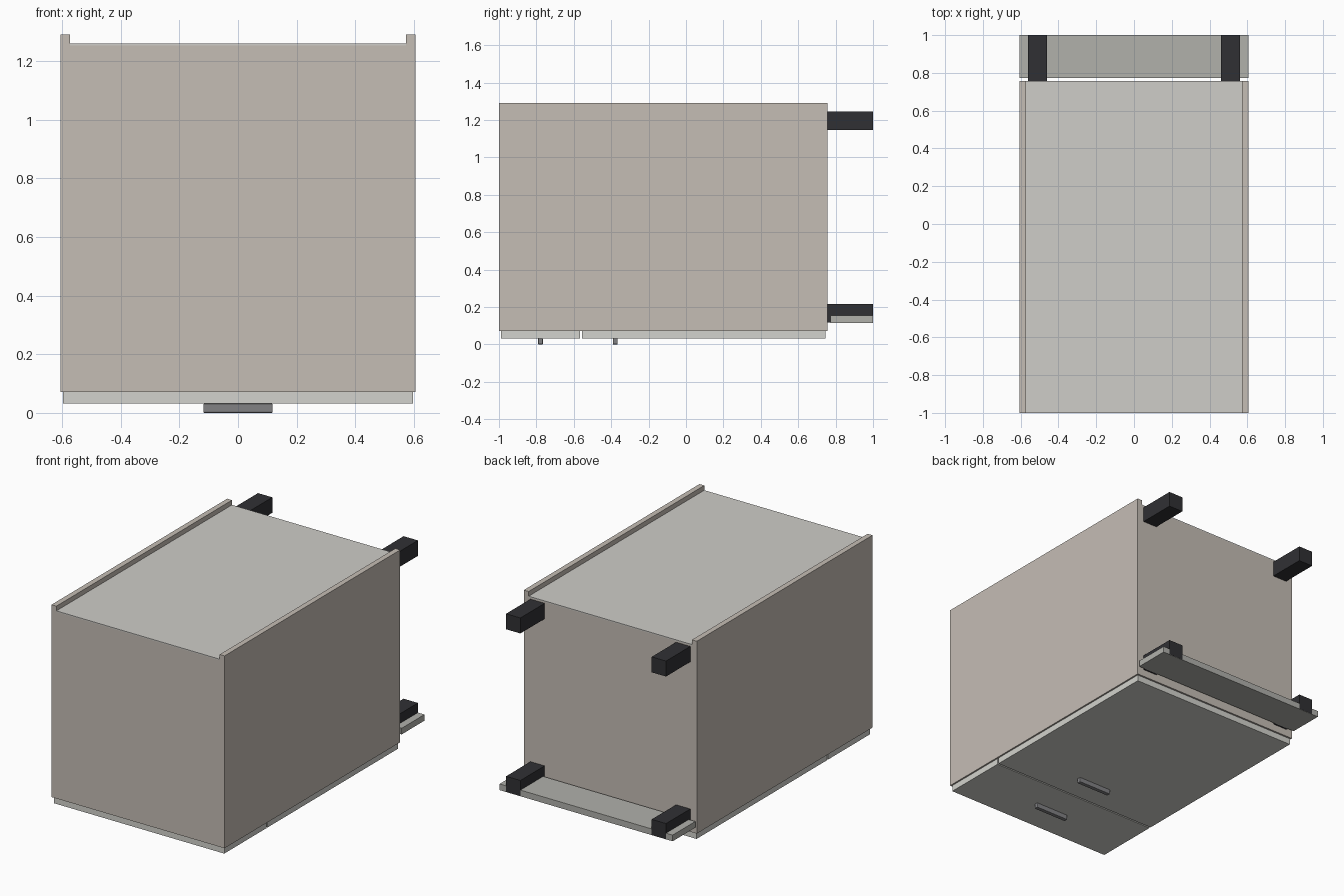
import bpy

if "Cube" in bpy.data.objects:
    bpy.data.objects.remove(bpy.data.objects["Cube"])


def material(name, r, g, b):
    m = bpy.data.materials.new(name)
    m.diffuse_color = (r, g, b, 1)
    m.use_nodes = True
    m.node_tree.nodes["Principled BSDF"].inputs["Base Color"].default_value = m.diffuse_color
    return m


carcass = material("warm_grey_board", 0.56, 0.51, 0.46)
backing = material("pale_backing", 0.62, 0.61, 0.58)
facing = material("light_front", 0.65, 0.65, 0.61)
kick = material("grey_plinth", 0.44, 0.44, 0.41)
metal = material("handle_metal", 0.22, 0.22, 0.23)
plastic = material("black_plastic", 0.03, 0.03, 0.034)


def box(name, x, y, z, mat, bevel=0):
    """Box from (min, max) extents on each axis."""
    ext = (x, y, z)
    bpy.ops.mesh.primitive_cube_add(size=1, location=[(a + b) / 2 for a, b in ext])
    o = bpy.context.object
    o.name = name
    o.scale = [b - a for a, b in ext]
    bpy.ops.object.transform_apply(location=False, rotation=False, scale=True)
    o.data.materials.append(mat)
    if bevel:
        mod = o.modifiers.new("soft_edges", 'BEVEL')
        mod.width = bevel
        mod.segments = 2
    return o


W, T = 0.606, 0.034      # half width, board thickness
IN = W - T
Y0, Y1 = -1.0, 0.757     # cabinet top and bottom ends (it lies on its front)
Z0, Z1 = 0.072, 1.29

# Carcass boards
for side, s in (("left", -1), ("right", 1)):
    box(side + "_side_panel", sorted((s * IN, s * W)), (Y0, Y1), (Z0, Z1), carcass)
box("top_panel", (-IN, IN), (Y0, Y0 + T), (Z0, 1.253), carcass)
box("bottom_panel", (-IN, IN), (Y1 - T, Y1), (Z0, 1.253), carcass)
box("shelf", (-IN, IN), (0.08, 0.08 + T), (0.12, 1.253), carcass)
box("back_panel", (-IN, IN), (Y0, Y1), (1.253, 1.26), backing)

# Drawer front and door, each with a bar handle
for name, y0, y1, hy in (("drawer", -0.99, -0.566, -0.778),
                         ("door", -0.557, 0.747, -0.378)):
    box(name + "_front", (-0.597, 0.597), (y0, y1), (0.032, 0.071), facing)
    box(name + "_handle", (-0.118, 0.118), (hy - 0.013, hy + 0.013), (0, 0.032), metal, 0.004)

# Feet at the four corners of the bottom
for side, s in (("left", -1), ("right", 1)):
    for end, z in (("front", 0.118), ("back", 1.147)):
        box(f"{end}_{side}_foot", sorted((s * 0.46, s * 0.56)), (Y1, 1.0), (z, z + 0.098), plastic)

# Plinth board across the front feet
box("plinth", (-W, W), (0.772, 0.9995), (0.116, 0.155), kick)
